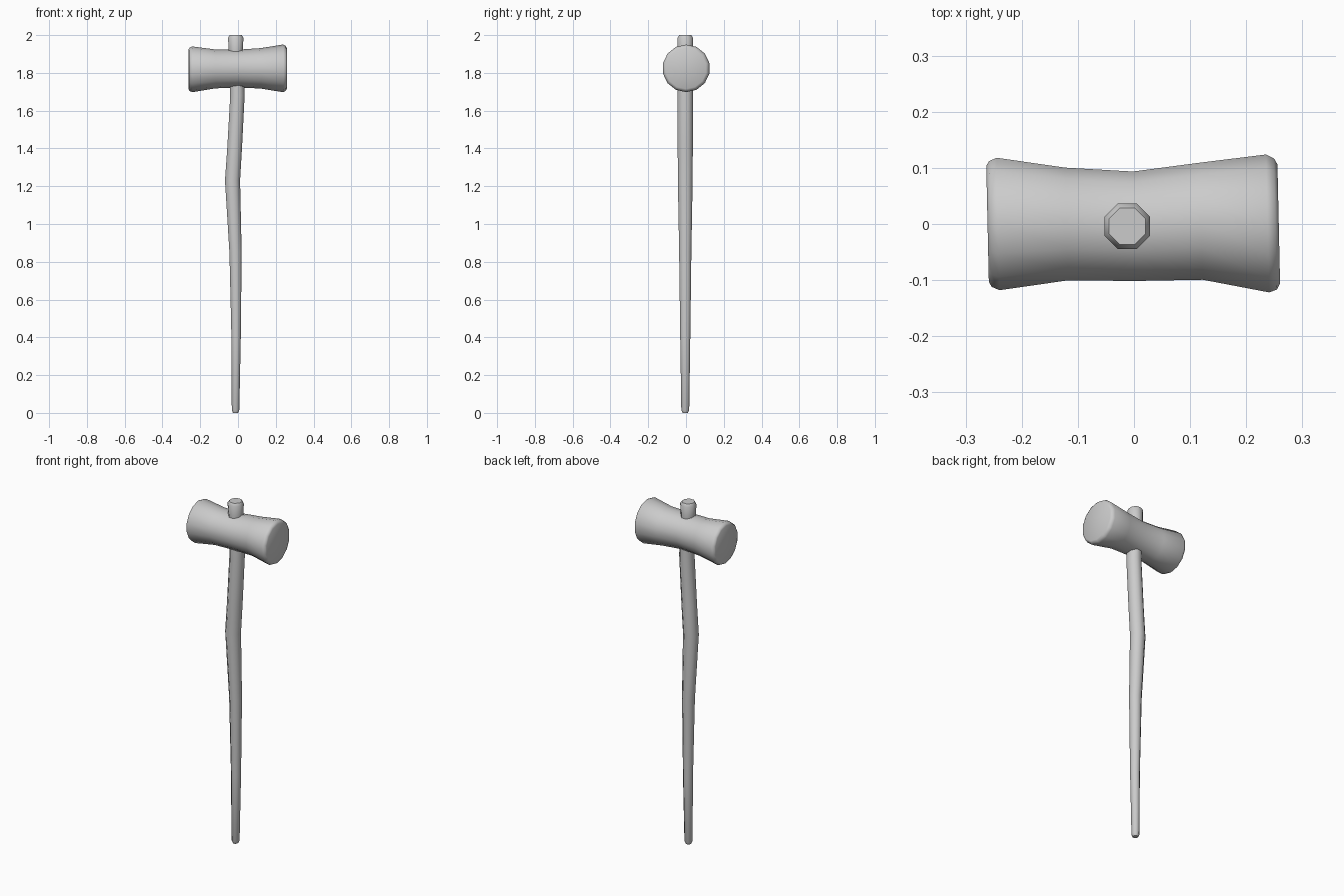
import bpy, bmesh, math

if "Cube" in bpy.data.objects:
    bpy.data.objects.remove(bpy.data.objects["Cube"])


def loft(name, rings, sides, place, angle):
    """Skin a closed tube through rings; place(ring, cos, sin) gives a point."""
    bm = bmesh.new()
    loops = []
    for ring in rings:
        loop = []
        for i in range(sides):
            a = 2 * math.pi * (i + 0.5) / sides
            loop.append(bm.verts.new(place(ring, math.cos(a), math.sin(a))))
        loops.append(loop)
    for lo, hi in zip(loops, loops[1:]):
        for i in range(sides):
            j = (i + 1) % sides
            bm.faces.new((lo[i], lo[j], hi[j], hi[i]))
    bm.faces.new(loops[0][::-1])
    bm.faces.new(loops[-1])
    bmesh.ops.recalc_face_normals(bm, faces=bm.faces)
    mesh = bpy.data.meshes.new(name)
    bm.to_mesh(mesh)
    bm.free()
    obj = bpy.data.objects.new(name, mesh)
    bpy.context.collection.objects.link(obj)
    bpy.ops.object.select_all(action='DESELECT')
    obj.select_set(True)
    bpy.context.view_layer.objects.active = obj
    bpy.ops.object.shade_smooth_by_angle(angle=math.radians(angle))
    return obj


# Crooked wooden handle: z, centre x, radius x, radius y
handle_rings = [
    (0.0, -0.013, 0.014, 0.015),
    (0.015, -0.013, 0.021, 0.022),
    (0.40, -0.010, 0.026, 0.028),
    (0.85, -0.013, 0.034, 0.034),
    (1.23, -0.029, 0.042, 0.041),
    (1.40, -0.018, 0.041, 0.042),
    (1.68, -0.003, 0.040, 0.043),
    (1.80, -0.005, 0.039, 0.042),
    (1.92, -0.012, 0.039, 0.042),
    (1.985, -0.012, 0.043, 0.043),
    (2.0, -0.012, 0.034, 0.034),
]
loft("handle", handle_rings, 8,
     lambda r, c, s: (r[1] + r[2] * c * 1.03, -0.004 + r[3] * s * 1.03, r[0]), 60)

# Waisted mallet head: x, centre y, centre z, radius
head_rings = [
    (-0.261, 0.0, 1.819, 0.106),
    (-0.256, 0.0, 1.819, 0.115),
    (-0.242, 0.0, 1.819, 0.121),
    (-0.12, 0.0, 1.821, 0.103),
    (0.0, -0.004, 1.823, 0.100),
    (0.12, 0.005, 1.824, 0.107),
    (0.238, 0.001, 1.824, 0.126),
    (0.252, 0.0, 1.824, 0.120),
    (0.258, 0.0, 1.824, 0.109),
]
loft("mallet_head", head_rings, 14,
     lambda r, c, s: (r[0] - 0.022 * r[3] * c / 0.12 * 0.12, r[1] + r[3] * c, r[2] + r[3] * s), 50)
